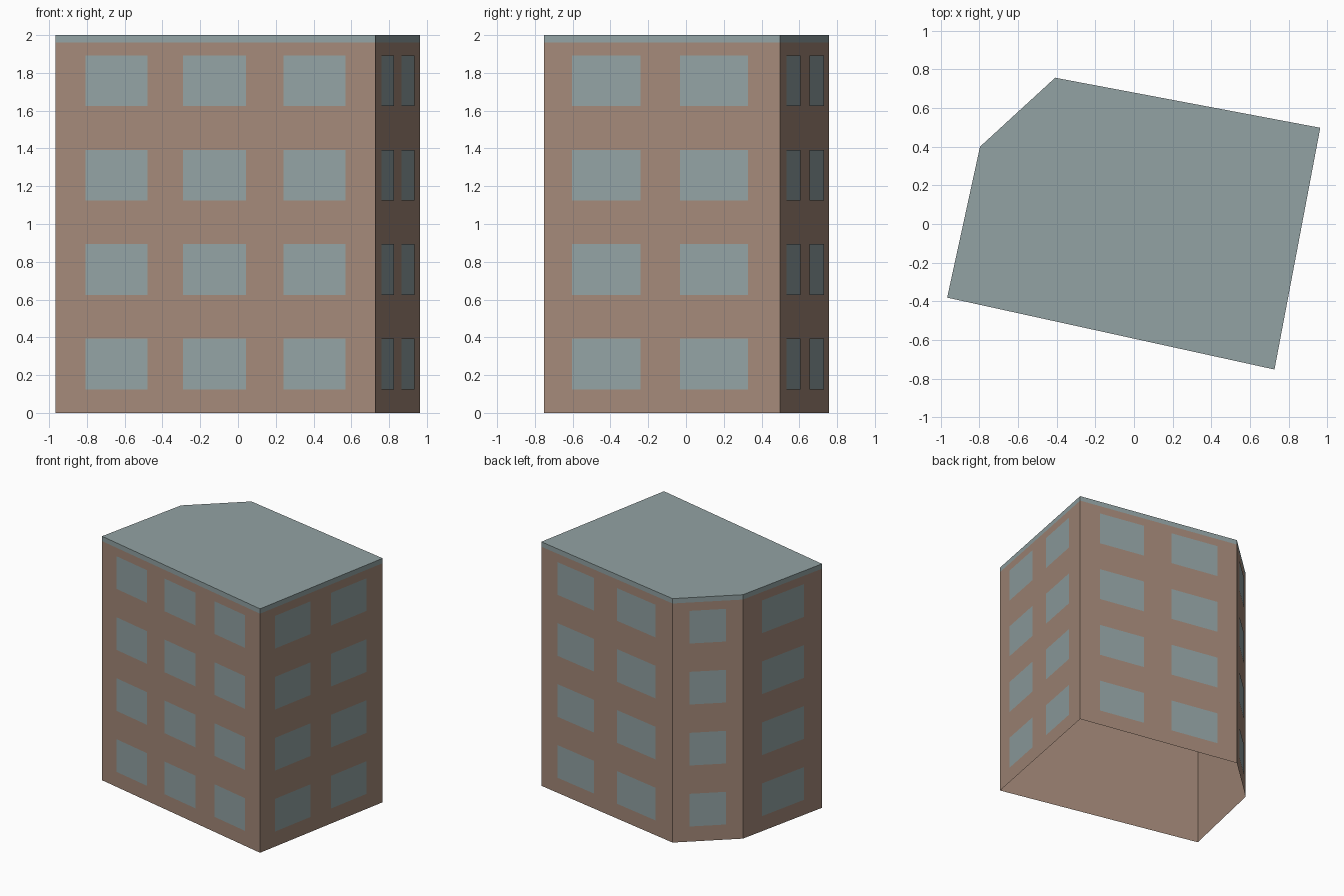
import bpy
import bmesh
from mathutils import Vector

cube = bpy.data.objects.get("Cube")
if cube:
    bpy.data.objects.remove(cube, do_unlink=True)


def make_material(name, rgb):
    mat = bpy.data.materials.new(name)
    mat.use_nodes = True
    colour = (*rgb, 1.0)
    mat.diffuse_color = colour
    mat.node_tree.nodes["Principled BSDF"].inputs["Base Color"].default_value = colour
    return mat


BROWN = make_material("dusty brown", (0.37, 0.25, 0.19))
GREY = make_material("pale blue grey", (0.29, 0.365, 0.37))


def make_object(name, bm, mat):
    mesh = bpy.data.meshes.new(name)
    bm.to_mesh(mesh)
    bm.free()
    mesh.materials.append(mat)
    obj = bpy.data.objects.new(name, mesh)
    bpy.context.collection.objects.link(obj)
    return obj


def add_quad(bm, a, b, low, high):
    """Upright rectangle standing on the plan line from a to b."""
    corners = [(a, low), (b, low), (b, high), (a, high)]
    bm.faces.new([bm.verts.new((p.x, p.y, z)) for p, z in corners])


# Plan outline, counter-clockwise from the front left corner
PLAN = [Vector(p) for p in
        [(-0.967, -0.381), (0.727, -0.753), (0.964, 0.498), (-0.408, 0.757), (-0.797, 0.4)]]
SIDES = list(zip(PLAN, PLAN[1:] + PLAN[:1]))
EAVES, TOP = 1.96, 2.0

# Walls, open underneath
bm = bmesh.new()
for a, b in SIDES:
    add_quad(bm, a, b, 0, EAVES)
bmesh.ops.remove_doubles(bm, verts=bm.verts, dist=0.0001)
make_object("walls", bm, BROWN)

# Flat roof with its edge band
bm = bmesh.new()
for a, b in SIDES:
    add_quad(bm, a, b, EAVES, TOP)
bm.faces.new([bm.verts.new((p.x, p.y, TOP)) for p in PLAN])
bmesh.ops.remove_doubles(bm, verts=bm.verts, dist=0.0001)
make_object("roof", bm, GREY)

# Window columns on each side: start and end along the wall, and projection
COLUMNS = {
    "front": [(0.094, 0.288, 0.003), (0.4, 0.597, 0.006), (0.713, 0.907, 0.003)],
    "left": [(0.12, 0.41, 0.003), (0.576, 0.864, 0.003)],
    "back": [(0.125, 0.405, 0.003), (0.58, 0.875, 0.006)],
    "corner": [(0.24, 0.76, 0.003)],
    "right": [(0.24, 0.77, 0.003)],
}
for (side, columns), (a, b) in zip(COLUMNS.items(), SIDES):
    along = b - a
    outward = Vector((along.y, -along.x)).normalized()
    bm = bmesh.new()
    for start, end, depth in columns:
        for storey in range(4):
            low = 0.125 + 0.5 * storey
            add_quad(bm, a + along * start + outward * depth,
                     a + along * end + outward * depth, low, low + 0.268)
    make_object(side + "_windows", bm, GREY)
